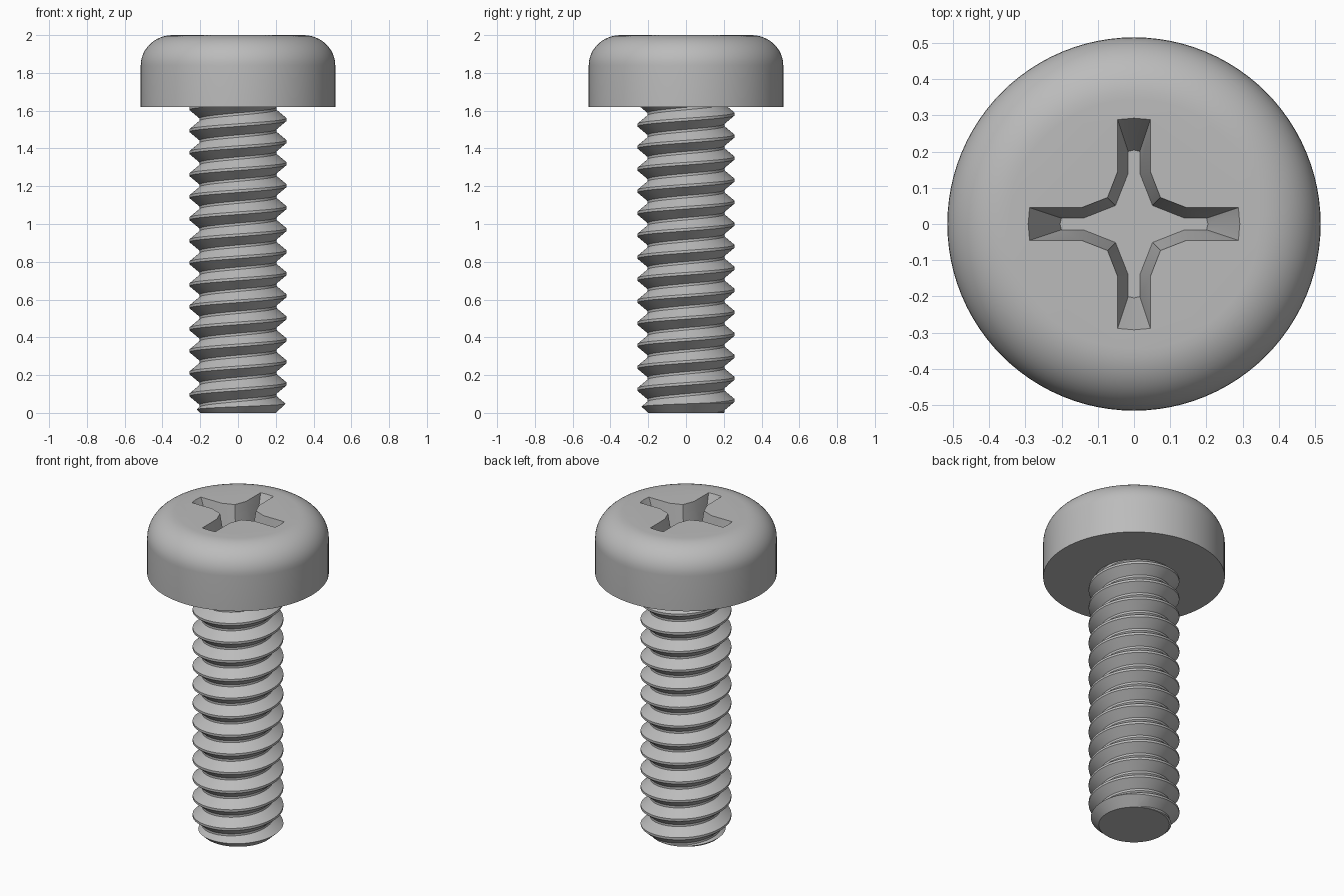
import bpy
import bmesh
from math import cos, sin, pi, radians

cube = bpy.data.objects.get("Cube")
if cube:
    bpy.data.objects.remove(cube, do_unlink=True)

SIDES = 96
HEAD_R, HEAD_BASE, TOP = 0.515, 1.62, 2.0
CREST_R, ROOT_R, PITCH = 0.257, 0.203, 0.1166
CREST_FLAT, ROOT_FLAT = 0.014, 0.013
CREST_Z = 0.037  # height of the lowest crest on the +x side

steel = bpy.data.materials.new("steel_grey")
steel.use_nodes = True
grey = (0.5, 0.5, 0.5, 1)
steel.diffuse_color = grey
steel.node_tree.nodes["Principled BSDF"].inputs["Base Color"].default_value = grey


def finish(name, bm):
    bmesh.ops.recalc_face_normals(bm, faces=bm.faces[:])
    mesh = bpy.data.meshes.new(name)
    bm.to_mesh(mesh)
    bm.free()
    mesh.materials.append(steel)
    obj = bpy.data.objects.new(name, mesh)
    bpy.context.collection.objects.link(obj)
    return obj


def loft(name, loops):
    """Solid through a stack of closed loops with equal point counts."""
    bm = bmesh.new()
    rings = [[bm.verts.new(p) for p in loop] for loop in loops]
    n = len(rings[0])
    for low, high in zip(rings, rings[1:]):
        for i in range(n):
            j = (i + 1) % n
            bm.faces.new((low[i], low[j], high[j], high[i]))
    bm.faces.new(rings[0][::-1])
    bm.faces.new(rings[-1])
    return finish(name, bm)


def circle(r, z):
    return [(r * cos(2 * pi * i / SIDES), r * sin(2 * pi * i / SIDES), z)
            for i in range(SIDES)]


def combine(obj, tool, operation):
    mod = obj.modifiers.new(operation.lower(), "BOOLEAN")
    mod.operation = operation
    mod.solver = "EXACT"
    mod.object = tool
    activate(obj)
    bpy.ops.object.modifier_apply(modifier=mod.name)
    bpy.data.objects.remove(tool, do_unlink=True)


def activate(obj):
    bpy.ops.object.select_all(action="DESELECT")
    obj.select_set(True)
    bpy.context.view_layer.objects.active = obj


def cross_loop(z, reach, half, corner, shoulder):
    """Four-armed outline with angled inner corners."""
    quarter = [(reach + 0.004, 0), (reach, half), (shoulder, half),
               (corner, corner), (half, shoulder), (half, reach)]
    loop = []
    for _ in range(4):
        loop += [(x, y, z) for x, y in quarter]
        quarter = [(-y, x) for x, y in quarter]
    return loop


# Head: straight rim, rounded shoulder, flat top
fillet_w, fillet_h, steps = 0.17, 0.16, 12
profile = [(HEAD_R, HEAD_BASE)]
for i in range(steps + 1):
    a = pi / 2 * i / steps
    profile.append((HEAD_R - fillet_w * (1 - cos(a)),
                    TOP - fillet_h * (1 - sin(a))))
head = loft("screw_head", [circle(r, z) for r, z in profile])

# Tapered cross-shaped drive recess
recess = loft("recess_cutter", [
    cross_loop(TOP - 0.2, 0.2, 0.016, 0.051, 0.14),
    cross_loop(TOP, 0.288, 0.045, 0.073, 0.145),
    cross_loop(TOP + 0.05, 0.288, 0.045, 0.073, 0.145)])
combine(head, recess, "DIFFERENCE")

# Threaded shaft: helical grid whose seam joins one turn higher
section = [(CREST_R, -CREST_FLAT / 2), (CREST_R, CREST_FLAT / 2),
           (ROOT_R, (PITCH - ROOT_FLAT) / 2), (ROOT_R, (PITCH + ROOT_FLAT) / 2)]
bm = bmesh.new()
columns = []
for i in range(SIDES):
    a = 2 * pi * i / SIDES
    columns.append([bm.verts.new((r * cos(a), r * sin(a),
                                  CREST_Z + z + PITCH * (turn + i / SIDES)))
                    for turn in range(-3, 17) for r, z in section])
for i in range(SIDES):
    left = columns[i]
    right = columns[i + 1] if i + 1 < SIDES else columns[0][len(section):]
    for j in range(min(len(left), len(right)) - 1):
        bm.faces.new((left[j], right[j], right[j + 1], left[j + 1]))
for z, direction in ((-0.1, -1), (1.75, 1)):
    bmesh.ops.bisect_plane(bm, geom=bm.verts[:] + bm.edges[:] + bm.faces[:],
                           plane_co=(0, 0, z), plane_no=(0, 0, direction),
                           clear_outer=True)
bmesh.ops.holes_fill(bm, edges=[e for e in bm.edges if e.is_boundary], sides=0)
shaft = finish("threaded_shaft", bm)

# Trim the shaft to length with a chamfered tip
trim = loft("shaft_trim", [circle(0.2, 0), circle(0.27, 0.065),
                           circle(0.27, HEAD_BASE + 0.04)])
combine(shaft, trim, "INTERSECT")

for obj in (head, shaft):
    activate(obj)
    bpy.ops.object.shade_smooth_by_angle(angle=radians(25))
